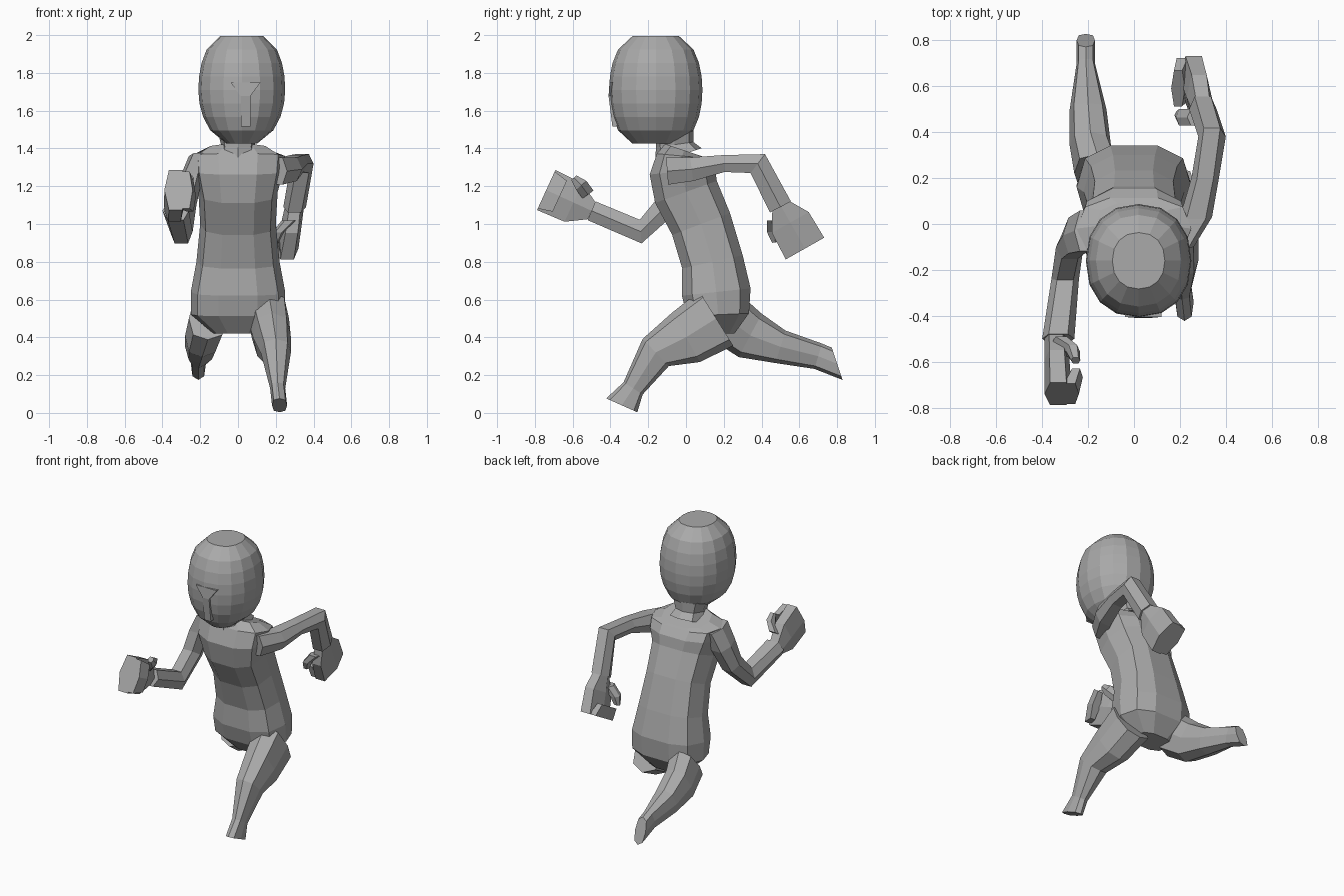
import bpy
import bmesh
from math import cos, sin, pi, copysign
from mathutils import Vector

default_cube = bpy.data.objects.get("Cube")
if default_cube:
    bpy.data.objects.remove(default_cube, do_unlink=True)

# One plain clay colour for the whole figure
clay = bpy.data.materials.new("clay grey")
clay.use_nodes = True
grey = (0.4, 0.4, 0.4, 1)
clay.diffuse_color = grey
clay.node_tree.nodes["Principled BSDF"].inputs["Base Color"].default_value = grey


def soften(value, power):
    """Push a circle coordinate outward so the section becomes boxier."""
    return copysign(abs(value) ** power, value)


def square_to(tangent):
    """Turn a direction by a right angle in the side plane."""
    return Vector((0, tangent.z, -tangent.y)).normalized()


def tube(name, sections, sides=8, power=0.75, end_facing=None):
    """Skin a closed low-poly tube along a path.

    Each section holds its centre, its half width along x and its half depth
    square to the path. The last section may face its own direction.
    """
    bm = bmesh.new()
    turn = pi / 4 if sides == 4 else 0
    centres = [Vector(section[:3]) for section in sections]
    final = len(sections) - 1
    rings = []
    for index, section in enumerate(sections):
        half_width, half_depth = section[3:]
        tangent = centres[min(index + 1, final)] - centres[max(index - 1, 0)]
        if end_facing and index == final:
            tangent = Vector(end_facing)
        depth = square_to(tangent) * half_depth
        width = Vector((half_width, 0, 0))
        ring = []
        for step in range(sides):
            angle = turn + step * 2 * pi / sides
            across = width * soften(cos(angle), power)
            along = depth * soften(sin(angle), power)
            ring.append(bm.verts.new(centres[index] + across + along))
        rings.append(ring)
    for lower, upper in zip(rings, rings[1:]):
        for i in range(sides):
            j = (i + 1) % sides
            bm.faces.new((lower[i], lower[j], upper[j], upper[i]))
    bm.faces.new(rings[0])
    bm.faces.new(rings[-1])
    bmesh.ops.recalc_face_normals(bm, faces=bm.faces)
    mesh = bpy.data.meshes.new(name)
    bm.to_mesh(mesh)
    bm.free()
    mesh.materials.append(clay)
    part = bpy.data.objects.new(name, mesh)
    bpy.context.collection.objects.link(part)


def hand(side, wrist, knuckles, inward):
    """Build a half-closed hand reaching from the wrist to the knuckles."""
    wrist = Vector(wrist)
    reach = Vector(knuckles) - wrist
    thumbward = -square_to(-reach) if reach.length == 0 else -square_to(reach) * -1
    thumbward = Vector((0, reach.z, -reach.y)).normalized()

    def section(forward, sideways, curl, half_width, half_depth):
        centre = wrist + reach * forward + thumbward * sideways
        centre.x += curl * inward
        return (*centre, half_width, half_depth)

    tube(side + "_palm", [
        section(0, 0, 0, 0.05, 0.055),
        section(0.4, 0, 0, 0.055, 0.125),
        section(1, 0, 0, 0.06, 0.13),
    ], sides=6)
    tube(side + "_fingers", [
        section(1, 0, 0.05, 0.04, 0.12),
        section(0.7, 0, 0.08, 0.03, 0.1),
    ], sides=6)
    tube(side + "_thumb", [
        section(0.2, 0.07, 0.02, 0.04, 0.04),
        section(0.4, 0.1, 0.07, 0.03, 0.04),
        section(0.6, 0.12, 0.08, 0.02, 0.02),
    ], sides=6)


def head_section(height):
    """Egg section: height runs from -1 at the chin to 1 at the crown."""
    roundness = 1 - height * height
    taper = 0.3 if height > 0 else 0.45
    half_width = 0.23 * roundness ** taper
    half_depth = 0.247 * roundness ** 0.3
    return (0.02, -0.16, 1.71 + 0.3 * height, half_width, half_depth)


# Torso leaning forward, from the crotch up to the collar
tube("torso", [
    (0, 0.17, 0.42, 0.13, 0.09),
    (0, 0.17, 0.52, 0.25, 0.17),
    (0, 0.16, 0.64, 0.25, 0.19),
    (0, 0.14, 0.8, 0.22, 0.17),
    (0, 0.08, 1, 0.2, 0.17),
    (0, 0, 1.17, 0.21, 0.18),
    (0, -0.02, 1.28, 0.24, 0.18),
    (0, -0.02, 1.36, 0.25, 0.14),
    (0, -0.01, 1.39, 0.17, 0.11),
], sides=10)

tube("neck", [
    (0, -0.04, 1.36, 0.11, 0.13),
    (0, -0.06, 1.42, 0.09, 0.1),
    (0, -0.06, 1.5, 0.11, 0.1),
])

# Egg-shaped head with a flat chin and crown
levels = 8
tube("head", [
    head_section(0.95 * (2 * level / levels - 1)) for level in range(levels + 1)
], sides=16, power=0.9)

# Straight nose flaring into the brow
tube("nose", [
    (0.04, -0.35, 1.52, 0.025, 0.04),
    (0.04, -0.37, 1.68, 0.025, 0.04),
    (0.04, -0.37, 1.75, 0.08, 0.035),
], sides=4, power=0)

# Left leg striding forward, ending in a stub foot
tube("left_leg", [
    (0.16, 0.16, 0.5, 0.11, 0.17),
    (0.18, 0, 0.4, 0.1, 0.15),
    (0.2, -0.16, 0.32, 0.08, 0.1),
    (0.21, -0.28, 0.13, 0.04, 0.06),
    (0.22, -0.34, 0.04, 0.04, 0.09),
], end_facing=(0, -0.4, -0.9))

# Right leg trailing behind
tube("right_leg", [
    (-0.16, 0.22, 0.5, 0.1, 0.14),
    (-0.19, 0.34, 0.41, 0.09, 0.13),
    (-0.2, 0.5, 0.35, 0.08, 0.09),
    (-0.21, 0.7, 0.3, 0.04, 0.07),
    (-0.21, 0.8, 0.26, 0.04, 0.09),
], end_facing=(0, 0.9, 0.3))

# Left arm swung back with the elbow bent down
tube("left_arm", [
    (0.2, -0.1, 1.28, 0.06, 0.08),
    (0.27, 0.03, 1.29, 0.07, 0.07),
    (0.31, 0.2, 1.32, 0.06, 0.05),
    (0.34, 0.38, 1.32, 0.06, 0.07),
    (0.3, 0.5, 1.09, 0.06, 0.07),
], sides=6)
hand("left", wrist=(0.3, 0.5, 1.1), knuckles=(0.26, 0.63, 0.87), inward=-1)

# Right arm swung forward with the elbow bent up
tube("right_arm", [
    (-0.2, -0.03, 1.36, 0.06, 0.1),
    (-0.25, -0.05, 1.24, 0.06, 0.09),
    (-0.28, -0.1, 1.1, 0.06, 0.07),
    (-0.3, -0.24, 0.96, 0.06, 0.07),
    (-0.33, -0.5, 1.07, 0.07, 0.06),
], sides=6)
hand("right", wrist=(-0.34, -0.5, 1.07), knuckles=(-0.33, -0.74, 1.18), inward=1)
